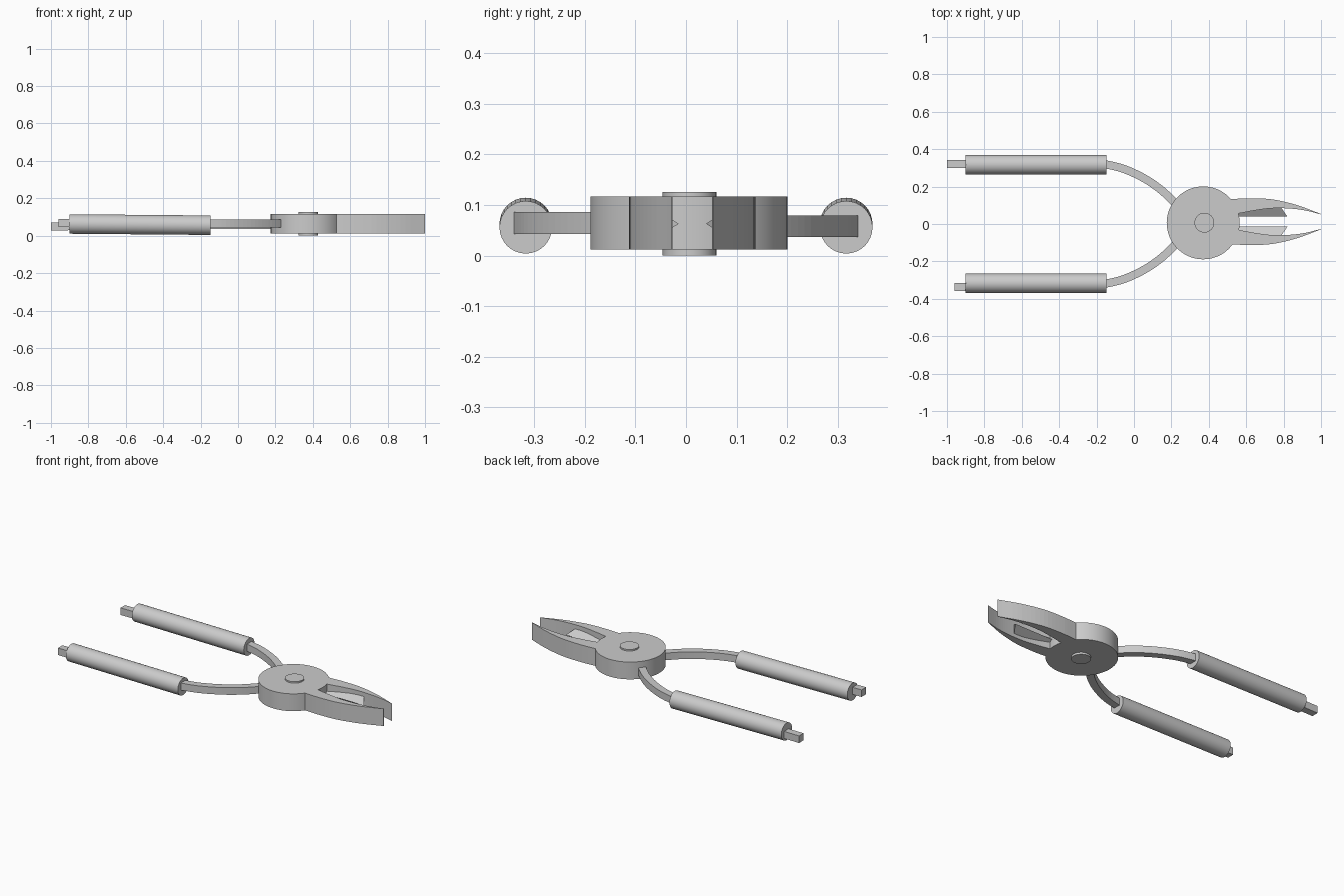
import bpy, math
from mathutils import Vector

if "Cube" in bpy.data.objects:
    bpy.data.objects.remove(bpy.data.objects["Cube"])

MID_Y = 0.0125        # symmetry line of the jaws
Z0, Z1 = 0.012, 0.117  # head thickness


def make_mesh(name, verts, faces):
    me = bpy.data.meshes.new(name)
    me.from_pydata(verts, [], faces)
    me.update()
    ob = bpy.data.objects.new(name, me)
    bpy.context.collection.objects.link(ob)
    bpy.ops.object.select_all(action='DESELECT')
    ob.select_set(True)
    bpy.context.view_layer.objects.active = ob
    bpy.ops.object.mode_set(mode='EDIT')
    bpy.ops.mesh.select_all(action='SELECT')
    bpy.ops.mesh.normals_make_consistent(inside=False)
    bpy.ops.object.mode_set(mode='OBJECT')
    return ob


def cylinder(name, a, b, radius, sides):
    a, b = Vector(a), Vector(b)
    bpy.ops.mesh.primitive_cylinder_add(vertices=sides, radius=radius,
                                        depth=(b - a).length, location=(a + b) / 2)
    ob = bpy.context.object
    ob.name = name
    ob.rotation_euler = (b - a).to_track_quat('Z', 'Y').to_euler()
    bpy.ops.object.shade_smooth_by_angle(angle=math.radians(30))
    return ob


def smooth_path(pts, steps=5):
    """Catmull-Rom interpolation of 2D points."""
    p = [Vector(q) for q in pts]
    p = [2 * p[0] - p[1]] + p + [2 * p[-1] - p[-2]]
    out = []
    for i in range(1, len(p) - 2):
        a, b, c, d = p[i - 1:i + 3]
        for k in range(steps):
            t = k / steps
            out.append(0.5 * (2 * b + (c - a) * t + (2 * a - 5 * b + 4 * c - d) * t * t
                              + (3 * b - a - 3 * c + d) * t ** 3))
    return out + [p[-2]]


def sweep_bar(name, path, z_of_x, w):
    """Square bar following a path in plan."""
    n, verts, faces = len(path), [], []
    for i, p in enumerate(path):
        t = (path[min(i + 1, n - 1)] - path[max(i - 1, 0)]).normalized()
        nrm = Vector((-t.y, t.x)) * w / 2
        z = z_of_x(p.x)
        for s, h in ((1, 1), (-1, 1), (-1, -1), (1, -1)):
            verts.append((p.x + s * nrm.x, p.y + s * nrm.y, z + h * w / 2))
    for i in range(n - 1):
        for k in range(4):
            a, b = 4 * i + k, 4 * i + (k + 1) % 4
            faces.append((a, b, b + 4, a + 4))
    faces += [(0, 1, 2, 3), tuple(range(4 * n - 4, 4 * n))]
    return make_mesh(name, verts, faces)


def prism(name, outline):
    n = len(outline)
    verts = [(p[0], p[1], z) for z in (Z0, Z1) for p in outline]
    faces = [tuple(range(n)), tuple(range(n, 2 * n))]
    faces += [(i, (i + 1) % n, n + (i + 1) % n, n + i) for i in range(n)]
    return make_mesh(name, verts, faces)


# Round head and pivot pin
cylinder("head_disc", (0.37, 0.006, Z0), (0.37, 0.006, Z1), 0.195, 48)
cylinder("pivot_pin", (0.376, 0.007, 0.0), (0.376, 0.007, 0.126), 0.053, 32)

# Jaws with triangular cutting edges, offsets measured from the symmetry line
outer = smooth_path([(0.48, 0.117), (0.53, 0.121), (0.62, 0.125), (0.74, 0.119),
                     (0.87, 0.089), (1.0, 0.041)])
inner = smooth_path([(1.0, 0.039), (0.91, 0.061), (0.82, 0.071), (0.73, 0.071),
                     (0.64, 0.059), (0.56, 0.044), (0.48, 0.03)])
for side, s in (("left", 1), ("right", -1)):
    prism(side + "_jaw", [(p.x, MID_Y + s * p.y) for p in outer + inner])
    zc = 0.063
    verts = []
    for x_edge, x_base in ((0.54, 0.54), (0.82, 0.785)):
        verts += [(x_edge, MID_Y + s * 0.027, zc),
                  (x_base, MID_Y + s * 0.078, zc + 0.032),
                  (x_base, MID_Y + s * 0.078, zc - 0.032)]
    make_mesh(side + "_cutting_edge", verts,
              [(0, 1, 2), (3, 4, 5), (0, 1, 4, 3), (1, 2, 5, 4), (2, 0, 3, 5)])

# Curved arms running through the grips
for side, s, end, z_in, z_end in (("left", 1, (-1.0, 0.32), 0.058, 0.05),
                                  ("right", -1, (-0.96, 0.338), 0.0645, 0.068)):
    bend = smooth_path([(-0.19, 0.323), (-0.147, 0.318), (-0.05, 0.293), (0.06, 0.241),
                        (0.15, 0.178), (0.222, 0.108), (0.26, 0.06)])
    path = [Vector(end), Vector((-0.85, end[1]))] + bend
    path = [Vector((p.x, s * p.y)) for p in path]

    def height(x, a=z_in, b=z_end):
        t = min(max((-0.147 - x) / 0.8, 0), 1)
        return a + (b - a) * t
    sweep_bar(side + "_arm", path, height, 0.043)
    # Round grip sleeve
    y = s * 0.317
    cylinder(side + "_grip", (-0.9, y, 0.0625), (-0.147, y, 0.056), 0.052, 32)
